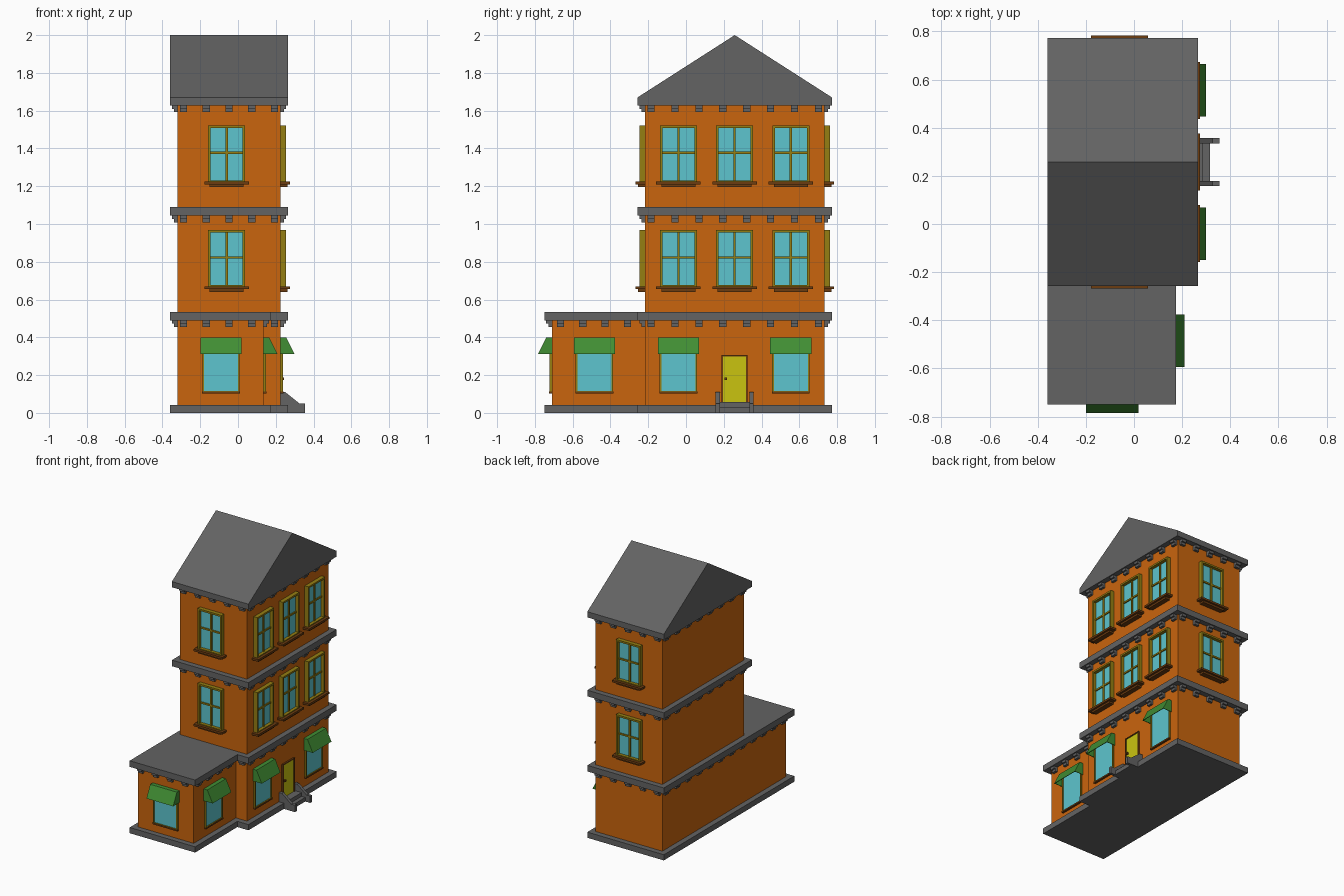
import bpy, bmesh
from mathutils import Vector

if "Cube" in bpy.data.objects:
    bpy.data.objects.remove(bpy.data.objects["Cube"])


def material(name, rgb):
    m = bpy.data.materials.new(name)
    m.diffuse_color = (*rgb, 1)
    m.use_nodes = True
    m.node_tree.nodes["Principled BSDF"].inputs["Base Color"].default_value = m.diffuse_color
    return m


WALL = material("orange_wall", (0.59, 0.13, 0.004))
STONE = material("grey_stone", (0.125, 0.125, 0.125))
GLASS = material("blue_glass", (0.11, 0.56, 0.62))
FRAME = material("olive_frame", (0.30, 0.21, 0.006))
WOOD = material("brown_wood", (0.15, 0.045, 0.005))
CLOTH = material("green_cloth", (0.052, 0.27, 0.033))
DOOR = material("yellow_door", (0.59, 0.55, 0.005))

# Walls: origin, direction along the wall, direction outward
MX0, MX1, MY0, MY1 = -0.32, 0.225, -0.217, 0.733   # tower walls
WX1, WY0 = 0.135, -0.71                            # wing walls
X, Y = Vector((1, 0, 0)), Vector((0, 1, 0))
WORLD = (Vector(), X, Y)
FRONT = (Vector((0, MY0, 0)), X, -Y)
BACK = (Vector((0, MY1, 0)), X, Y)
RIGHT = (Vector((MX1, 0, 0)), Y, X)
LEFT = (Vector((MX0, 0, 0)), Y, -X)
WING_FRONT = (Vector((0, WY0, 0)), X, -Y)
WING_RIGHT = (Vector((WX1, 0, 0)), Y, X)


class Part:
    """Collects prisms in wall coordinates: u along, d outward, z up."""

    def __init__(self, name, mat):
        self.name, self.mat, self.bm = name, mat, bmesh.new()

    def prism(self, wall, u0, u1, profile):
        o, u, d = wall
        ends = [[self.bm.verts.new(o + u * a + d * p + Vector((0, 0, z)))
                 for p, z in profile] for a in (u0, u1)]
        n = len(profile)
        for e in ends:
            self.bm.faces.new(e)
        for i in range(n):
            j = (i + 1) % n
            self.bm.faces.new((ends[0][i], ends[0][j], ends[1][j], ends[1][i]))

    def box(self, wall, u0, u1, d0, d1, z0, z1):
        self.prism(wall, u0, u1, [(d0, z0), (d1, z0), (d1, z1), (d0, z1)])

    def done(self):
        bmesh.ops.recalc_face_normals(self.bm, faces=self.bm.faces)
        me = bpy.data.meshes.new(self.name)
        self.bm.to_mesh(me)
        self.bm.free()
        me.materials.append(self.mat)
        bpy.context.collection.objects.link(bpy.data.objects.new(self.name, me))


# Walls of tower and wing
walls = Part("walls", WALL)
walls.box(WORLD, MX0, MX1, MY0, MY1, 0.02, 1.64)
walls.box(WORLD, MX0, WX1, WY0, MY0, 0.02, 0.51)
walls.done()

# Base and ledges, one L shape at the base and the first ledge
O = 0.04
ledges = Part("ledges", STONE)
for z0, z1 in ((0, 0.042), (0.49, 0.535), (1.045, 1.09)):
    ledges.box(WORLD, MX0 - O, MX1 + O, MY0 - O, MY1 + O, z0, z1)
    if z0 < 1:
        ledges.box(WORLD, MX0 - O, WX1 + O, WY0 - O, MY0 - O, z0, z1)
ledges.done()

# Gabled roof with a straight eave
roof = Part("roof", STONE)
roof.prism(WORLD, MX0 - O, MX1 + O, [
    (MY0 - O, 1.628), (MY1 + O, 1.628), (MY1 + O, 1.67), (0.258, 2.0), (MY0 - O, 1.67)])
roof.done()

# Stepped brackets below the ledges
brackets = Part("brackets", STONE)


def bracket_row(wall, a, b, count, z):
    for i in range(count):
        c = a + (b - a) * i / max(count - 1, 1)
        brackets.prism(wall, c - 0.019, c + 0.019, [
            (0, z), (0.03, z), (0.03, z - 0.018), (0.018, z - 0.018),
            (0.018, z - 0.036), (0, z - 0.036)])


for z in (0.49, 1.045, 1.628):
    for wall in (RIGHT, LEFT):
        bracket_row(wall, -0.185, 0.701, 8, z)
    bracket_row(BACK, -0.288, 0.193, 5, z)
    if z > 1:
        bracket_row(FRONT, -0.288, 0.193, 5, z)
bracket_row(FRONT, 0.193, 0.193, 1, 0.49)
bracket_row(WING_FRONT, -0.288, 0.073, 4, 0.49)
for wall in (WING_RIGHT, LEFT):
    bracket_row(wall, -0.665, -0.31, 4, 0.49)
brackets.done()

glass = Part("window_glass", GLASS)
frames = Part("window_frames", FRAME)
sills = Part("window_sills", WOOD)
awnings = Part("awnings", CLOTH)


def frame(wall, c, w, z0, z1, t, depth):
    frames.box(wall, c - w, c - w + t, 0, depth, z0, z1)
    frames.box(wall, c + w - t, c + w, 0, depth, z0, z1)
    frames.box(wall, c - w + t, c + w - t, 0, depth, z1 - t, z1)
    frames.box(wall, c - w + t, c + w - t, 0, depth, z0, z0 + t)


def upper_window(wall, c, z):
    top = z + 0.305
    glass.box(wall, c - 0.09, c + 0.09, 0, 0.006, z + 0.01, top - 0.005)
    frame(wall, c, 0.098, z, top, 0.013, 0.03)
    mid = z + 0.16
    frames.box(wall, c - 0.006, c + 0.006, 0, 0.014, z, top - 0.01)
    frames.box(wall, c - 0.09, c + 0.09, 0, 0.014, mid - 0.006, mid + 0.006)
    sills.box(wall, c - 0.118, c + 0.118, 0, 0.05, z - 0.008, z + 0.007)
    sills.box(wall, c - 0.09, c + 0.09, 0, 0.036, z - 0.022, z - 0.008)


def shop_window(wall, c):
    glass.box(wall, c - 0.092, c + 0.092, 0, 0.005, 0.115, 0.385)
    frame(wall, c, 0.099, 0.106, 0.39, 0.009, 0.012)
    sills.box(wall, c - 0.1, c + 0.1, 0, 0.015, 0.102, 0.113)
    # awning: hollow sloped cover and two cheeks
    awnings.prism(wall, c - 0.109, c + 0.109, [
        (0, 0.4), (0.03, 0.4), (0.074, 0.312), (0.069, 0.312), (0.027, 0.395), (0, 0.395)])
    for a in (c - 0.109, c + 0.105):
        awnings.prism(wall, a, a + 0.004, [(0, 0.4), (0.03, 0.4), (0.074, 0.312), (0, 0.312)])


for z in (0.663, 1.217):
    for c in (-0.04, 0.257, 0.555):
        upper_window(RIGHT, c, z)
    for wall in (FRONT, BACK):
        upper_window(wall, -0.06, z)
for wall, c in ((RIGHT, -0.04), (RIGHT, 0.555), (WING_RIGHT, -0.485), (WING_FRONT, -0.09)):
    shop_window(wall, c)
for part in (glass, frames, sills, awnings):
    part.done()

# Door with surround and knob
DC = 0.257
door = Part("door", DOOR)
door.box(RIGHT, DC - 0.061, DC + 0.061, 0, 0.007, 0.05, 0.298)
door.done()
trim = Part("door_trim", WOOD)
for a in (DC - 0.069, DC + 0.061):
    trim.box(RIGHT, a, a + 0.008, 0, 0.012, 0.042, 0.306)
trim.box(RIGHT, DC - 0.061, DC + 0.061, 0, 0.012, 0.298, 0.306)
trim.box(RIGHT, DC - 0.053, DC - 0.039, 0.005, 0.018, 0.173, 0.187)
trim.done()

# Entrance steps between sloped side walls
steps = Part("entrance_steps", STONE)
steps.box(RIGHT, DC - 0.08, DC + 0.08, 0, 0.09, 0, 0.03)
steps.box(RIGHT, DC - 0.08, DC + 0.08, 0, 0.06, 0.03, 0.058)
for a in (DC - 0.1, DC + 0.078):
    steps.prism(RIGHT, a, a + 0.022, [
        (0, 0), (0.13, 0), (0.13, 0.05), (0.1, 0.05), (0.025, 0.11), (0, 0.11)])
steps.done()
